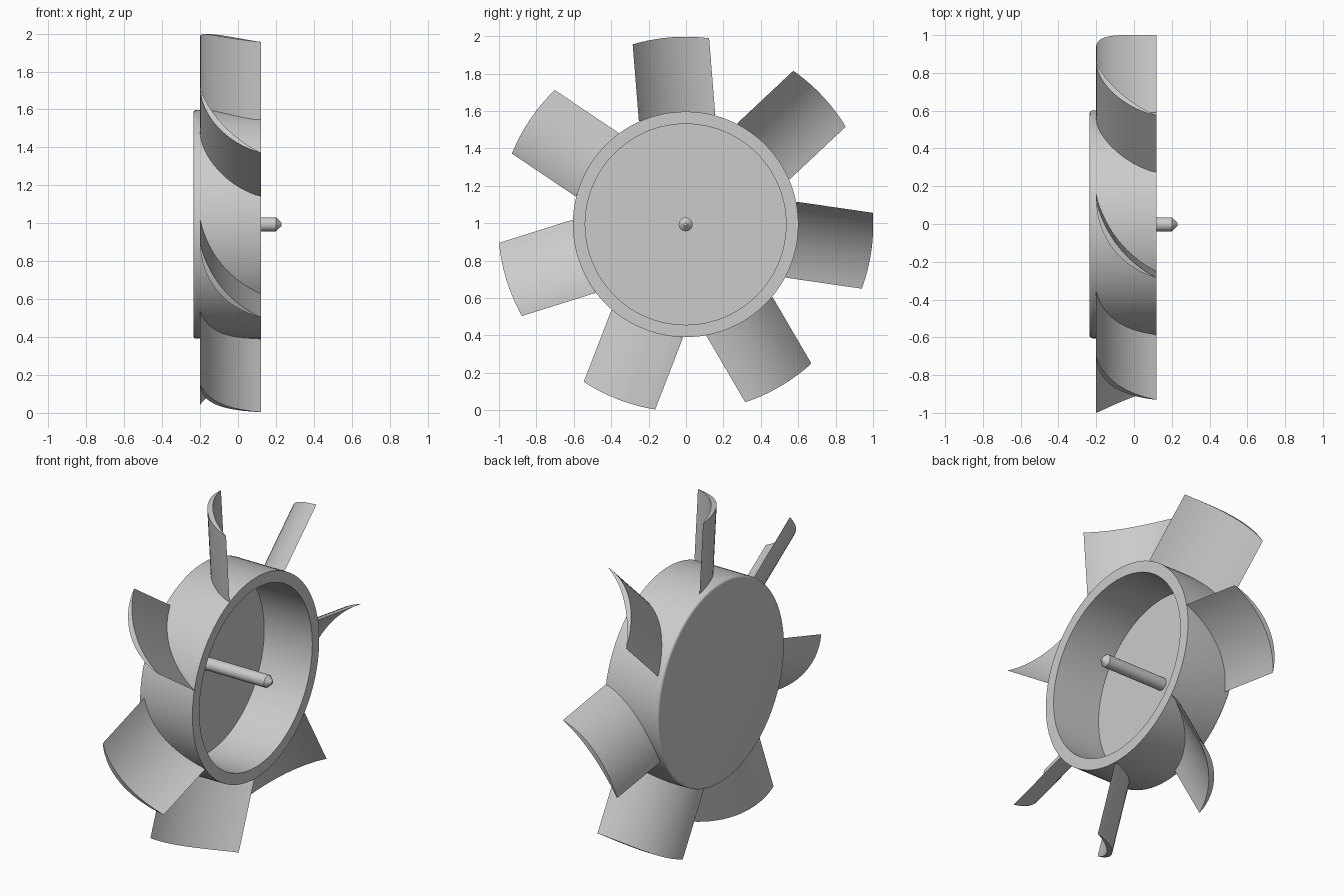
import bpy, bmesh, math
from mathutils import Matrix, Vector

cube = bpy.data.objects.get("Cube")
if cube:
    bpy.data.objects.remove(cube, do_unlink=True)

CENTRE = Vector((0, -0.002, 0.994))
BLADES, TIP_R, ROOT_R = 7, 1.003, 0.57
LEAD_X, TRAIL_X, HALF_W = -0.2, 0.12, 0.205

grey = bpy.data.materials.new("plain grey")
grey.use_nodes = True
grey.diffuse_color = (0.6, 0.6, 0.6, 1)
grey.node_tree.nodes["Principled BSDF"].inputs["Base Color"].default_value = (0.6, 0.6, 0.6, 1)


def finish(name, bm):
    bmesh.ops.recalc_face_normals(bm, faces=bm.faces)
    mesh = bpy.data.meshes.new(name)
    bm.to_mesh(mesh)
    bm.free()
    mesh.materials.append(grey)
    ob = bpy.data.objects.new(name, mesh)
    bpy.context.collection.objects.link(ob)
    ob.location = CENTRE
    bpy.ops.object.select_all(action='DESELECT')
    ob.select_set(True)
    bpy.context.view_layer.objects.active = ob
    bpy.ops.object.shade_smooth_by_angle(angle=math.radians(30))
    return ob


def lathe(name, profile, steps):
    """Spin (x, radius) points around the x axis."""
    bm = bmesh.new()
    verts = [bm.verts.new((x, 0, r)) for x, r in profile]
    edges = [bm.edges.new(pair) for pair in zip(verts, verts[1:])]
    bmesh.ops.spin(bm, geom=verts + edges, cent=(0, 0, 0), axis=(1, 0, 0),
                   angle=math.tau, steps=steps)
    bmesh.ops.remove_doubles(bm, verts=bm.verts, dist=1e-5)
    finish(name, bm)


def arc(sagitta, n):
    """Points (x, t) along an arc from leading to trailing edge."""
    a, b = Vector((LEAD_X, -HALF_W)), Vector((TRAIL_X, HALF_W))
    chord = b - a
    half = chord.length / 2
    along = chord.normalized()
    out = Vector((-along.y, along.x))
    radius = (half * half + sagitta * sagitta) / (2 * sagitta)
    sweep = math.asin(half / radius)
    pts = []
    for i in range(n + 1):
        ang = sweep * (2 * i / n - 1)
        pts.append((a + b) / 2 + along * radius * math.sin(ang)
                   + out * (radius * math.cos(ang) - radius + sagitta))
    return pts


# Hub: open cup with a rounded back rim
fillet = [(-0.22 - 0.015 * math.cos(a), 0.588 + 0.015 * math.sin(a))
          for a in (math.pi / 2 * i / 5 for i in range(6))]
lathe("hub", [(-0.235, 0)] + fillet + [(0.12, 0.603), (0.12, 0.537), (-0.2, 0.537), (-0.2, 0)], 96)

# Shaft with a pointed end
lathe("shaft", [(-0.21, 0), (-0.21, 0.037), (0.2, 0.037), (0.23, 0.008), (0.23, 0)], 32)

# Blades: crescent section extruded outward, tips trimmed to a circle
N = 16
section = arc(0.087, N) + arc(0.056, N)[-2:0:-1]
for k in range(BLADES):
    bm = bmesh.new()
    root = [bm.verts.new((p.x, -p.y, ROOT_R)) for p in section]
    tip = [bm.verts.new((p.x, -p.y, math.sqrt(TIP_R ** 2 - p.y ** 2))) for p in section]
    count = len(section)
    for i in range(count):
        j = (i + 1) % count
        bm.faces.new((root[i], root[j], tip[j], tip[i]))
    # Caps bridge the two arcs strip by strip
    for ring in (root, tip):
        for i in range(N):
            quad = [ring[i], ring[i + 1], ring[(count - i - 1) % count], ring[(count - i) % count]]
            bm.faces.new(list(dict.fromkeys(quad)))
    turn = math.radians(4.6) + math.tau * k / BLADES
    bmesh.ops.rotate(bm, verts=bm.verts, cent=(0, 0, 0), matrix=Matrix.Rotation(turn, 3, 'X'))
    finish(f"blade_{k + 1}", bm)
